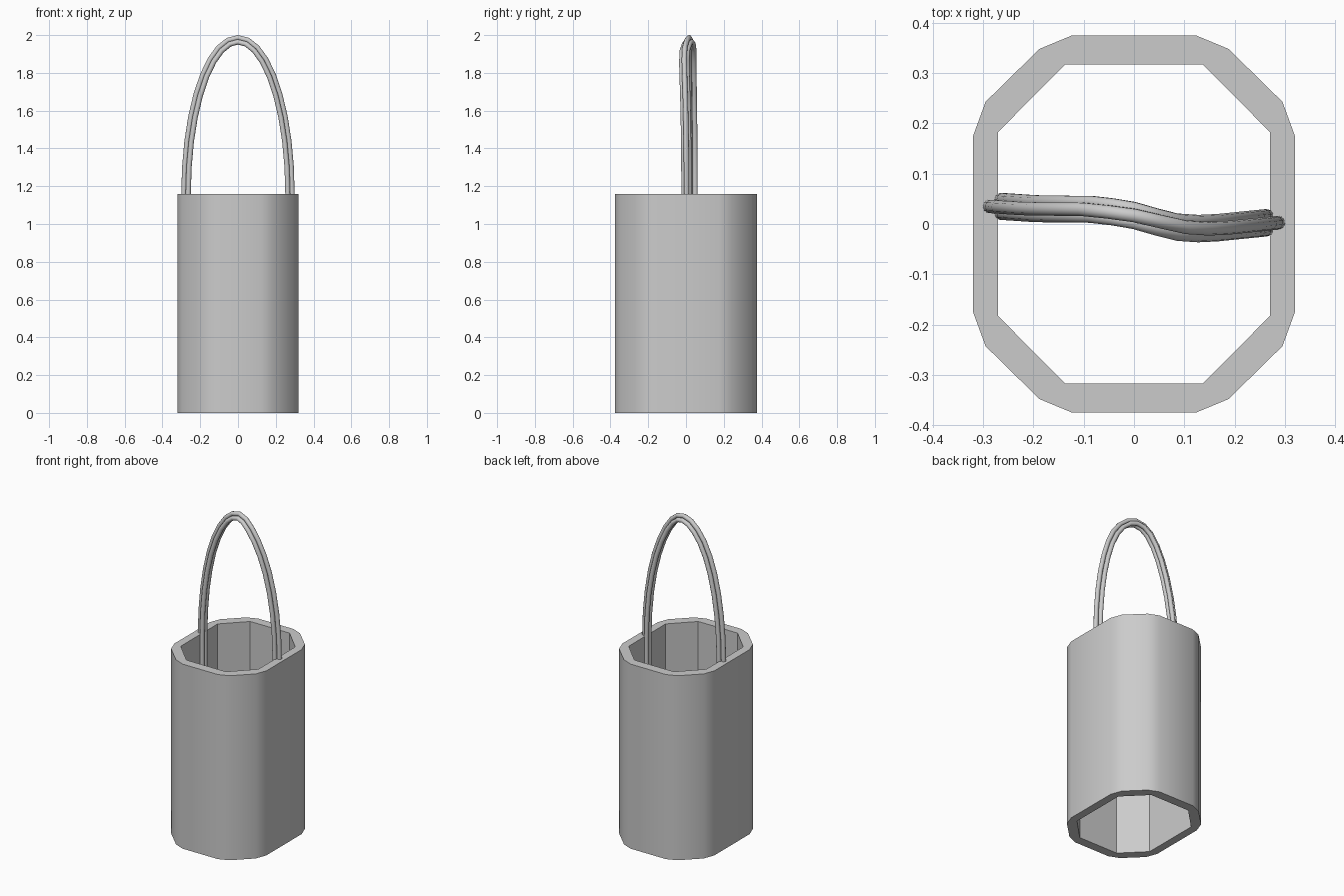
import bpy, bmesh, math
from mathutils import Vector

cube = bpy.data.objects.get("Cube")
if cube:
    bpy.data.objects.remove(cube, do_unlink=True)

RIM_Z = 1.16
GREY = (0.6, 0.6, 0.6, 1)

grey = bpy.data.materials.new("plain grey")
grey.use_nodes = True
grey.diffuse_color = GREY
grey.node_tree.nodes["Principled BSDF"].inputs["Base Color"].default_value = GREY


def select_only(obj):
    bpy.ops.object.select_all(action='DESELECT')
    obj.select_set(True)
    bpy.context.view_layer.objects.active = obj


def mirrored_loop(quarter):
    """Closed outline from one quarter, listed from the +x side to the +y side."""
    half = quarter + [(-x, y) for x, y in reversed(quarter)]
    return half + [(-x, -y) for x, y in half]


# Open sleeve: softened octagon outside, plain octagon inside
outer = mirrored_loop([(0.32, 0.175), (0.295, 0.243), (0.188, 0.348), (0.123, 0.375)])
inner = mirrored_loop([(0.27, 0.183), (0.137, 0.317)])
bm = bmesh.new()
edges = []
for outline in (outer, inner):
    verts = [bm.verts.new((x, y, 0)) for x, y in outline]
    edges += [bm.edges.new((v, verts[(i + 1) % len(verts)])) for i, v in enumerate(verts)]
bmesh.ops.triangle_fill(bm, edges=edges, use_beauty=True)
ext = bmesh.ops.extrude_face_region(bm, geom=bm.faces[:], use_keep_orig=True)
top = [g for g in ext["geom"] if isinstance(g, bmesh.types.BMVert)]
bmesh.ops.translate(bm, verts=top, vec=(0, 0, RIM_Z))
bmesh.ops.recalc_face_normals(bm, faces=bm.faces[:])
mesh = bpy.data.meshes.new("body")
bm.to_mesh(mesh)
bm.free()
body = bpy.data.objects.new("body", mesh)
bpy.context.collection.objects.link(body)
mesh.materials.append(grey)
select_only(body)
bpy.ops.object.shade_smooth_by_angle(angle=math.radians(30))

# Handle path: half ellipse with straight legs running down inside the sleeve
HALF_WIDTH, RISE, STEPS, LEG_END = 0.275, 0.815, 18, 0.9
SWAY = [(-0.29, 0.036), (-0.2, 0.03), (-0.08, 0.029), (0, 0.017),
        (0.09, -0.006), (0.15, -0.01), (0.29, 0.004)]


def sway(x):
    """Sideways drift of the handle along its width."""
    for (x0, y0), (x1, y1) in zip(SWAY, SWAY[1:]):
        if x <= x1:
            return y0 + (y1 - y0) * (x - x0) / (x1 - x0)
    return SWAY[-1][1]


def strand_path(out, side):
    points = []
    for i in range(STEPS + 1):
        a = math.pi * (1 - i / STEPS)
        x, z = HALF_WIDTH * math.cos(a), RISE * math.sin(a)
        normal = Vector((x / HALF_WIDTH ** 2, 0, z / RISE ** 2)).normalized()
        points.append(Vector((x, sway(x) + side, RIM_Z + z)) + normal * out)
    ends = [Vector((p.x, p.y, LEG_END)) for p in (points[0], points[-1])]
    return [ends[0]] + points + [ends[1]]


def make_strand(name, out, side):
    curve = bpy.data.curves.new(name, 'CURVE')
    curve.dimensions = '3D'
    curve.bevel_depth = 0.0138
    curve.bevel_resolution = 3
    curve.use_fill_caps = True
    path = strand_path(out, side)
    spline = curve.splines.new('POLY')
    spline.points.add(len(path) - 1)
    for point, co in zip(spline.points, path):
        point.co = (*co, 1)
    curve.materials.append(grey)
    obj = bpy.data.objects.new(name, curve)
    bpy.context.collection.objects.link(obj)
    select_only(obj)
    bpy.ops.object.convert(target='MESH')
    bpy.ops.object.shade_smooth_by_angle(angle=math.radians(50))


# Three cords bundled in a triangle
make_strand("handle_outer_cord", 0.0115, 0)
make_strand("handle_front_cord", -0.0115, -0.0135)
make_strand("handle_back_cord", -0.0115, 0.0135)
